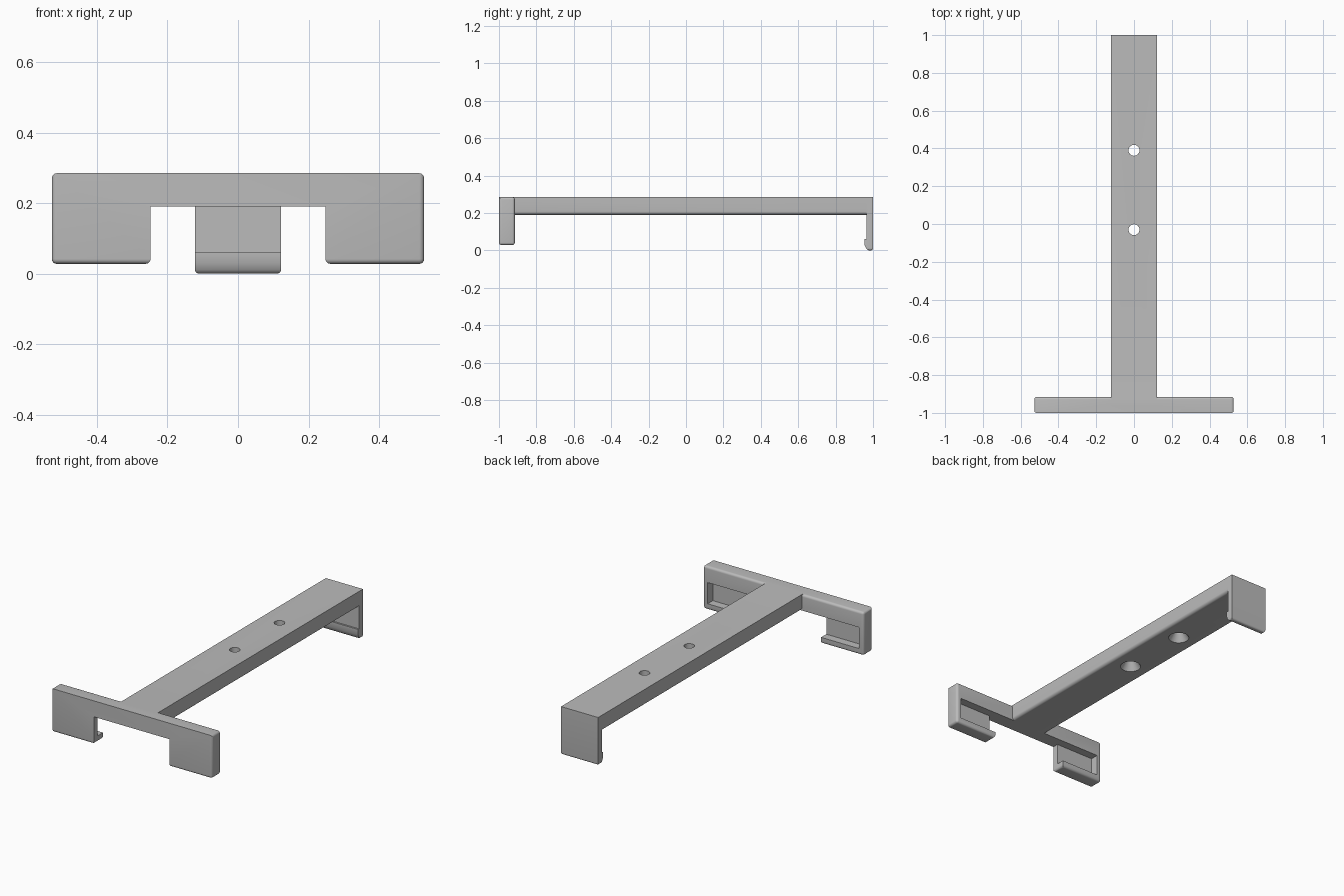
import bpy
import bmesh
from math import radians
from mathutils import Matrix, Vector

cube = bpy.data.objects.get("Cube")
if cube:
    bpy.data.objects.remove(cube)

grey = bpy.data.materials.new("plain grey")
grey.use_nodes = True
GREY = (0.5, 0.5, 0.5, 1)
grey.diffuse_color = GREY
grey.node_tree.nodes["Principled BSDF"].inputs["Base Color"].default_value = GREY


def finish(name, bm):
    bmesh.ops.recalc_face_normals(bm, faces=bm.faces)
    mesh = bpy.data.meshes.new(name)
    bm.to_mesh(mesh)
    bm.free()
    mesh.materials.append(grey)
    obj = bpy.data.objects.new(name, mesh)
    bpy.context.collection.objects.link(obj)
    return obj


def prism(name, points, step, radius=0, rule=None):
    """Extrude a closed outline by step and round the edges picked by rule."""
    bm = bmesh.new()
    face = bm.faces.new([bm.verts.new(p) for p in points])
    new = bmesh.ops.extrude_face_region(bm, geom=[face])["geom"]
    bmesh.ops.translate(bm, vec=Vector(step),
                        verts=[v for v in new if isinstance(v, bmesh.types.BMVert)])
    bmesh.ops.recalc_face_normals(bm, faces=bm.faces)
    if rule:
        edges = [e for e in bm.edges if rule(e.verts[0].co, e.verts[1].co)]
        bmesh.ops.bevel(bm, geom=edges, offset=radius, segments=5,
                        profile=0.5, affect='EDGES')
    return finish(name, bm)


def box(name, low, high, radius=0, rule=None):
    (x0, y0, z0), (x1, y1, z1) = low, high
    outline = [(x0, y0, z0), (x1, y0, z0), (x1, y0, z1), (x0, y0, z1)]
    return prism(name, outline, (0, y1 - y0, 0), radius, rule)


def combine(target, other, operation):
    mod = target.modifiers.new(operation.lower(), 'BOOLEAN')
    mod.operation = operation
    mod.solver = 'EXACT'
    mod.object = other
    bpy.context.view_layer.objects.active = target
    bpy.ops.object.modifier_apply(modifier=mod.name)
    bpy.data.objects.remove(other)


TOP, UNDER, FOOT = 0.285, 0.19, 0.028
FRONT, BACK = -1.0, -0.915
HALF, INNER, BEAM = 0.528, 0.248, 0.122

# Front crossbar with its two legs
outline = [(-HALF, FOOT), (-INNER, FOOT), (-INNER, UNDER), (INNER, UNDER),
           (INNER, FOOT), (HALF, FOOT), (HALF, TOP), (-HALF, TOP)]


def crossbar_edge(a, b):
    low = max(a.z, b.z) < FOOT + 0.01
    end = min(abs(a.x), abs(b.x)) > HALF - 0.01 and a.x * b.x > 0
    top_back = min(a.z, b.z) > TOP - 0.01 and min(a.y, b.y) > BACK - 0.01
    corner = abs(a.y - b.y) > 0.01 and (low or end)
    return low or top_back or corner or end


bracket = prism("bracket", [(x, FRONT, z) for x, z in outline],
                (0, BACK - FRONT, 0), 0.014, crossbar_edge)

# Pockets in the backs of the legs, open towards the middle
for side in (-1, 1):
    xs = sorted((side * (INNER - 0.05), side * (HALF - 0.03)))
    combine(bracket, box("pocket_cutter", (xs[0], -0.964, 0.064),
                         (xs[1], BACK + 0.05, UNDER)), 'DIFFERENCE')

# Long beam with rounded lower edges
beam = box("beam", (-BEAM, -0.96, UNDER), (BEAM, 0.98, TOP), 0.018,
           lambda a, b: abs(a.x - b.x) < 0.01 and max(a.z, b.z) < UNDER + 0.01)
combine(bracket, beam, 'UNION')

# End plate with its small hook
hook = [(1, TOP), (1, 0), (0.968, 0), (0.954, 0.03), (0.954, 0.062),
        (0.964, 0.062), (0.964, TOP)]
plate = prism("end_plate", [(-BEAM, y, z) for y, z in hook],
              (2 * BEAM, 0, 0), 0.012,
              lambda a, b: max(a.z, b.z) < 0.01)
combine(bracket, plate, 'UNION')

# Screw holes, countersunk from below
for y in (0.39, -0.03):
    for name, r_low, r_high, z0, z1 in (("hole_cutter", 0.029, 0.029, 0.1, 0.4),
                                        ("sink_cutter", 0.06, 0.029, 0.185, 0.235)):
        bm = bmesh.new()
        bmesh.ops.create_cone(bm, cap_ends=True, segments=32, radius1=r_low,
                              radius2=r_high, depth=z1 - z0,
                              matrix=Matrix.Translation((0, y, (z0 + z1) / 2)))
        combine(bracket, finish(name, bm), 'DIFFERENCE')

# Smooth the roundings, keep the corners crisp
bpy.ops.object.select_all(action='DESELECT')
bracket.select_set(True)
bpy.context.view_layer.objects.active = bracket
bpy.ops.object.shade_smooth_by_angle(angle=radians(30))
